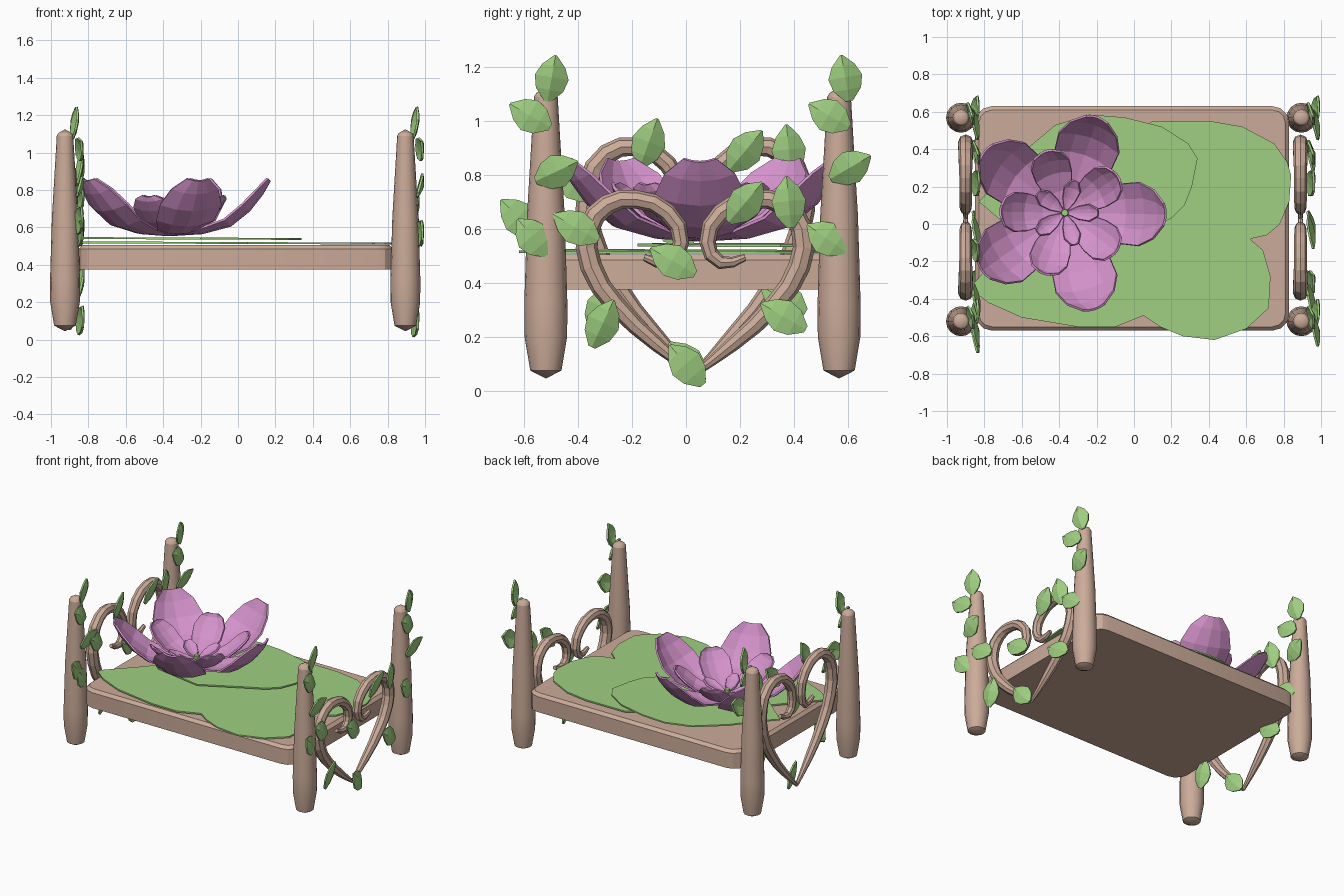
import bpy, bmesh
from math import sin, cos, pi, radians
from mathutils import Vector, Matrix

if "Cube" in bpy.data.objects:
    bpy.data.objects.remove(bpy.data.objects["Cube"], do_unlink=True)


def material(name, rgb):
    m = bpy.data.materials.new(name)
    m.use_nodes = True
    m.diffuse_color = (*rgb, 1)
    m.node_tree.nodes["Principled BSDF"].inputs["Base Color"].default_value = (*rgb, 1)
    return m


WOOD = material("warm wood", (0.60, 0.41, 0.32))
GREEN = material("leaf green", (0.35, 0.63, 0.22))
PINK = material("petal pink", (0.66, 0.29, 0.60))


def finish(name, bm, mat, smooth=None):
    bmesh.ops.recalc_face_normals(bm, faces=bm.faces)
    me = bpy.data.meshes.new(name)
    bm.to_mesh(me)
    bm.free()
    ob = bpy.data.objects.new(name, me)
    bpy.context.collection.objects.link(ob)
    me.materials.append(mat)
    if smooth:
        bpy.ops.object.select_all(action="DESELECT")
        ob.select_set(True)
        bpy.context.view_layer.objects.active = ob
        bpy.ops.object.shade_smooth_by_angle(angle=radians(smooth))
    return ob


def sheet(name, rows, mat, thickness):
    """Grid of points made into a thin solid sheet."""
    bm = bmesh.new()
    grid = [[bm.verts.new(p) for p in row] for row in rows]
    for a, b in zip(grid, grid[1:]):
        for i in range(len(a) - 1):
            bm.faces.new((a[i], a[i + 1], b[i + 1], b[i]))
    ob = finish(name, bm, mat)
    mod = ob.modifiers.new("thickness", "SOLIDIFY")
    mod.thickness = thickness
    mod.offset = 0
    return ob


# Mattress slab with rounded corners and a softened top rim
bm = bmesh.new()
bmesh.ops.create_cube(bm, size=1, matrix=Matrix.Translation((-0.01, 0.03, 0.44))
                      @ Matrix.Diagonal((1.68, 1.2, 0.13, 1)))
upright = [e for e in bm.edges if abs(e.verts[0].co.z - e.verts[1].co.z) > 0.1]
bmesh.ops.bevel(bm, geom=upright, offset=0.09, segments=3, profile=0.5, affect="EDGES")
rim = [e for e in bm.edges if all(v.co.z > 0.5 for v in e.verts)]
bmesh.ops.bevel(bm, geom=rim, offset=0.02, segments=1, affect="EDGES")
finish("bed_slab", bm, WOOD, 25)

# Tapered corner posts
POST = [(0, 0.045), (0.058, 0.075), (0.079, 0.2), (0.08, 0.32),
        (0.07, 0.65), (0.044, 1.09), (0.035, 1.105), (0, 1.125)]


def post(name, x, y, sides=16):
    bm = bmesh.new()
    vs = [bm.verts.new((r, 0, z)) for r, z in POST]
    es = [bm.edges.new(p) for p in zip(vs, vs[1:])]
    bmesh.ops.spin(bm, geom=vs + es, cent=(0, 0, 0), axis=(0, 0, 1),
                   angle=2 * pi, steps=sides)
    bmesh.ops.remove_doubles(bm, verts=bm.verts, dist=0.0005)
    bmesh.ops.translate(bm, verts=bm.verts, vec=(x, y, 0))
    finish(name, bm, WOOD, 25)


# Curling vines, drawn in the y-z plane as (y, z, thickness)
VINE_RIGHT = [(0.03, 0.06, 0.35), (0.17, 0.17, 0.8), (0.33, 0.32, 1.1), (0.42, 0.46, 1.2),
              (0.43, 0.6, 1.2), (0.36, 0.69, 1.1), (0.25, 0.71, 1), (0.13, 0.66, 1),
              (0.08, 0.55, 0.9), (0.13, 0.475, 0.75), (0.22, 0.495, 0.4)]
VINE_LEFT = [(0.06 - y * 0.98, z, r) for y, z, r in VINE_RIGHT]


def vine(name, x, points, stretch):
    cu = bpy.data.curves.new(name, "CURVE")
    cu.dimensions = "3D"
    cu.bevel_depth = 0.034
    cu.bevel_resolution = 2
    cu.resolution_u = 2
    cu.use_fill_caps = True
    sp = cu.splines.new("BEZIER")
    sp.bezier_points.add(len(points) - 1)
    for bp, (y, z, r) in zip(sp.bezier_points, points):
        bp.co = (x, y, stretch(z))
        bp.radius = r
        bp.handle_left_type = bp.handle_right_type = "AUTO"
    cu.materials.append(WOOD)
    ob = bpy.data.objects.new(name, cu)
    bpy.context.collection.objects.link(ob)
    bpy.ops.object.select_all(action="DESELECT")
    ob.select_set(True)
    bpy.context.view_layer.objects.active = ob
    bpy.ops.object.convert(target="MESH")
    bpy.ops.object.shade_flat()


# Pointed leaf with a raised midrib, lying against the end boards
LEAF = [(-0.5, 0.012), (-0.25, 0.05), (0.02, 0.062), (0.27, 0.042), (0.5, 0.003)]


def leaf(name, x, y, z, degrees, length=0.19):
    a = radians(degrees)
    along, across = Vector((0.12, cos(a), sin(a))), Vector((0.25, -sin(a), cos(a)))
    rows = []
    for t, w in LEAF:
        mid = Vector((x, y, z)) + along * t * length
        rib = Vector((0.018 - 0.06 * t * t, 0, 0))
        rows.append([mid - across * w, mid + rib, mid + across * w])
    sheet(name, rows, GREEN, 0.012)


# (y, z, direction): leaves on the posts, then leaves that follow the vines
POST_LEAVES = [(-0.5, 1.16, 80), (0.59, 1.16, 100), (-0.58, 1.02, 150), (0.53, 1.02, 150),
               (-0.48, 0.815, 25), (0.61, 0.83, 30), (-0.57, 0.57, 130), (0.52, 0.565, 145)]
VINE_LEAVES = [(-0.41, 0.605, 150), (-0.31, 0.25, 65), (-0.05, 0.48, 150), (0.0, 0.095, 130),
               (0.36, 0.275, 150), (0.22, 0.7, 50), (0.38, 0.7, 95)]

for end, post_x, vine_x, grow in (("head", -0.925, -0.9, 1.3), ("foot", 0.895, 0.89, 1.0)):
    def stretch(z):
        return 0.06 + (z - 0.06) * grow
    for side, y in (("front", -0.52), ("back", 0.568)):
        post(f"{end}_{side}_post", post_x, y)
    vine(f"{end}_vine_back", vine_x, VINE_RIGHT, stretch)
    vine(f"{end}_vine_front", vine_x, VINE_LEFT, stretch)
    for i, (y, z, d) in enumerate(POST_LEAVES):
        leaf(f"{end}_post_leaf_{i}", post_x + (0.05 if z > 1.1 else 0.075), y, z, d, 0.17)
    for i, (y, z, d) in enumerate(VINE_LEAVES):
        leaf(f"{end}_vine_leaf_{i}", vine_x + 0.055, y, stretch(z), d)
leaf("head_crown_leaf", -0.85, -0.14, 0.92, 70)
leaf("head_outer_leaf", -0.85, -0.62, 0.64, 135)

# Lily pad blanket
LOWER_PAD = [(-0.88, -0.34), (-0.78, -0.42), (-0.6, -0.5), (-0.3, -0.55), (-0.1, -0.55),
             (0.05, -0.49), (0.14, -0.55), (0.26, -0.6), (0.43, -0.62), (0.6, -0.56),
             (0.72, -0.45), (0.73, -0.28), (0.69, -0.14), (0.62, -0.08), (0.71, -0.06),
             (0.78, 0), (0.83, 0.12), (0.84, 0.26), (0.82, 0.33), (0.75, 0.43), (0.58, 0.52),
             (0.41, 0.55), (0.1, 0.55), (-0.3, 0.3), (-0.7, -0.15)]
UPPER_PAD = [(-0.83, 0.12), (-0.55, -0.12), (-0.2, -0.18), (0.1, -0.02), (0.2, 0.03),
             (0.27, 0.1), (0.31, 0.2), (0.34, 0.35), (0.29, 0.43), (0.15, 0.52),
             (-0.05, 0.57), (-0.24, 0.585), (-0.42, 0.53), (-0.6, 0.38), (-0.76, 0.19)]


def pad(name, outline, z, slope):
    bm = bmesh.new()
    f = bm.faces.new([bm.verts.new((x, y, z - slope * x)) for x, y in outline])
    ext = bmesh.ops.extrude_face_region(bm, geom=[f])["geom"]
    bmesh.ops.translate(bm, vec=(0, 0, 0.01),
                        verts=[g for g in ext if isinstance(g, bmesh.types.BMVert)])
    finish(name, bm, GREEN)


pad("lower_lily_pad", LOWER_PAD, 0.512, 0.004)
pad("upper_lily_pad", UPPER_PAD, 0.535, 0.004)

# Flower pillow: rings of cupped petals, each row is (reach, height, half width)
CENTRE = Vector((-0.37, 0.06, 0))
OUTER = [(0.02, 0.56, 0.03), (0.18, 0.57, 0.11), (0.33, 0.61, 0.16),
         (0.43, 0.69, 0.17), (0.5, 0.78, 0.13), (0.54, 0.85, 0.06)]
INNER = [(0.02, 0.575, 0.03), (0.12, 0.59, 0.07), (0.22, 0.63, 0.1),
         (0.29, 0.69, 0.105), (0.335, 0.74, 0.075), (0.345, 0.765, 0.035)]
HEART = [(0.02, 0.59, 0.01), (0.08, 0.6, 0.035), (0.14, 0.62, 0.045), (0.18, 0.645, 0.02)]

for ring, shape, start in (("outer", OUTER, -1), ("inner", INNER, 35), ("heart", HEART, 0)):
    for k in range(5):
        turn = Matrix.Rotation(radians(start + 72 * k), 3, "Z")
        rows = [[CENTRE + turn @ Vector((r - w * 0.2 * u * u, w * u, z + w * 0.2 * u * u))
                 for u in (-1, -0.5, 0, 0.5, 1)] for r, z, w in shape]
        sheet(f"{ring}_petal_{k}", rows, PINK, 0.012)

# Small green flower centre
bm = bmesh.new()
bmesh.ops.create_cone(bm, cap_ends=True, segments=8, radius1=0.025, radius2=0.018,
                      depth=0.06, matrix=Matrix.Translation(CENTRE + Vector((0, 0, 0.59))))
finish("flower_centre", bm, GREEN)
